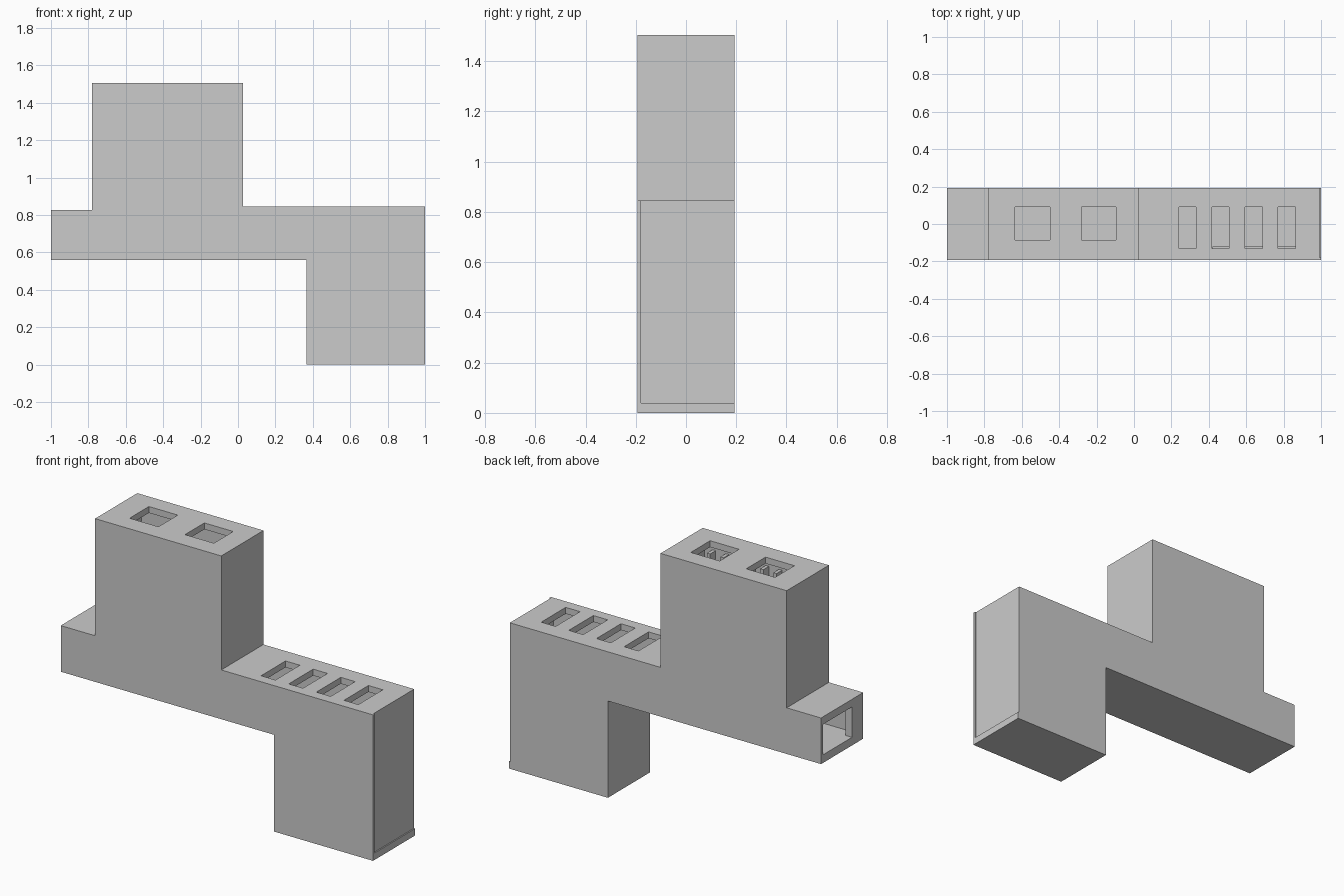
import bpy, bmesh

if "Cube" in bpy.data.objects:
    bpy.data.objects.remove(bpy.data.objects["Cube"])

FRONT, BACK, PANEL = -0.193, 0.193, 0.175   # PANEL: where the thin back cover starts
END = 0.993
OUTLINE = [(-1, .56), (-1, .827), (-.78, .827), (-.78, 1.505), (.028, 1.505),
           (.028, .845), (END, .845), (END, 0), (.365, 0), (.365, .56)]
CAVITY = [(-.96, .605), (-.96, .785), (-.74, .785), (-.74, 1.468), (-.012, 1.468),
          (-.012, .808), (.955, .808), (.955, .04), (.405, .04), (.405, .605)]


def prism(name, pts, y0, y1):
    bm = bmesh.new()
    face = bm.faces.new([bm.verts.new((x, y0, z)) for x, z in pts])
    ext = bmesh.ops.extrude_face_region(bm, geom=[face])
    verts = [v for v in ext["geom"] if isinstance(v, bmesh.types.BMVert)]
    bmesh.ops.translate(bm, vec=(0, y1 - y0, 0), verts=verts)
    bmesh.ops.recalc_face_normals(bm, faces=bm.faces)
    mesh = bpy.data.meshes.new(name)
    bm.to_mesh(mesh)
    bm.free()
    ob = bpy.data.objects.new(name, mesh)
    bpy.context.collection.objects.link(ob)
    return ob


def box(name, x0, x1, y0, y1, z0, z1):
    return prism(name, [(x0, z0), (x1, z0), (x1, z1), (x0, z1)], y0, y1)


def cut(body, cutter):
    mod = body.modifiers.new("cut", "BOOLEAN")
    mod.operation = "DIFFERENCE"
    mod.solver = "EXACT"
    mod.object = cutter
    cutter.hide_render = True
    bpy.context.view_layer.objects.active = body
    bpy.ops.object.modifier_apply(modifier=mod.name)
    bpy.data.objects.remove(cutter)


# Hollow housing, open at the back
housing = prism("housing", OUTLINE, FRONT, PANEL)
cut(housing, prism("cavity_cutter", CAVITY, -0.15, 0.3))

# Square openings in the tower roof
for x in (-.635, -.28):
    cut(housing, box("tower_hole_cutter", x, x + .185, -.085, .092, 1.4, 1.6))

# Four narrow vents in the lower roof
for i in range(4):
    x = .24 + i * .177
    cut(housing, box("vent_cutter", x, x + .092, -.132, .092, .75, .95))

# Window in the left end, reaching the back cover
cut(housing, box("end_window_cutter", -1.1, -.9, -.09, .3, .607, .783))

# Thin back cover closing the cavity
prism("back_cover", OUTLINE, PANEL, BACK)

# Lips around the recessed right end
box("front_lip", END, 1, FRONT, FRONT + .014, 0, .845)
box("bottom_lip", END, 1, FRONT + .014, BACK, 0, .04)

# Ribs on the inner front wall: upright in the tower, level in the leg
for i in range(8):
    x = -.68 + i * .085
    box("tower_rib", x, x + .02, -.15, -.10, .85, 1.42)
for i in range(7):
    z = .12 + i * .09
    box("leg_rib", .42, .94, -.15, -.12, z, z + .02)
